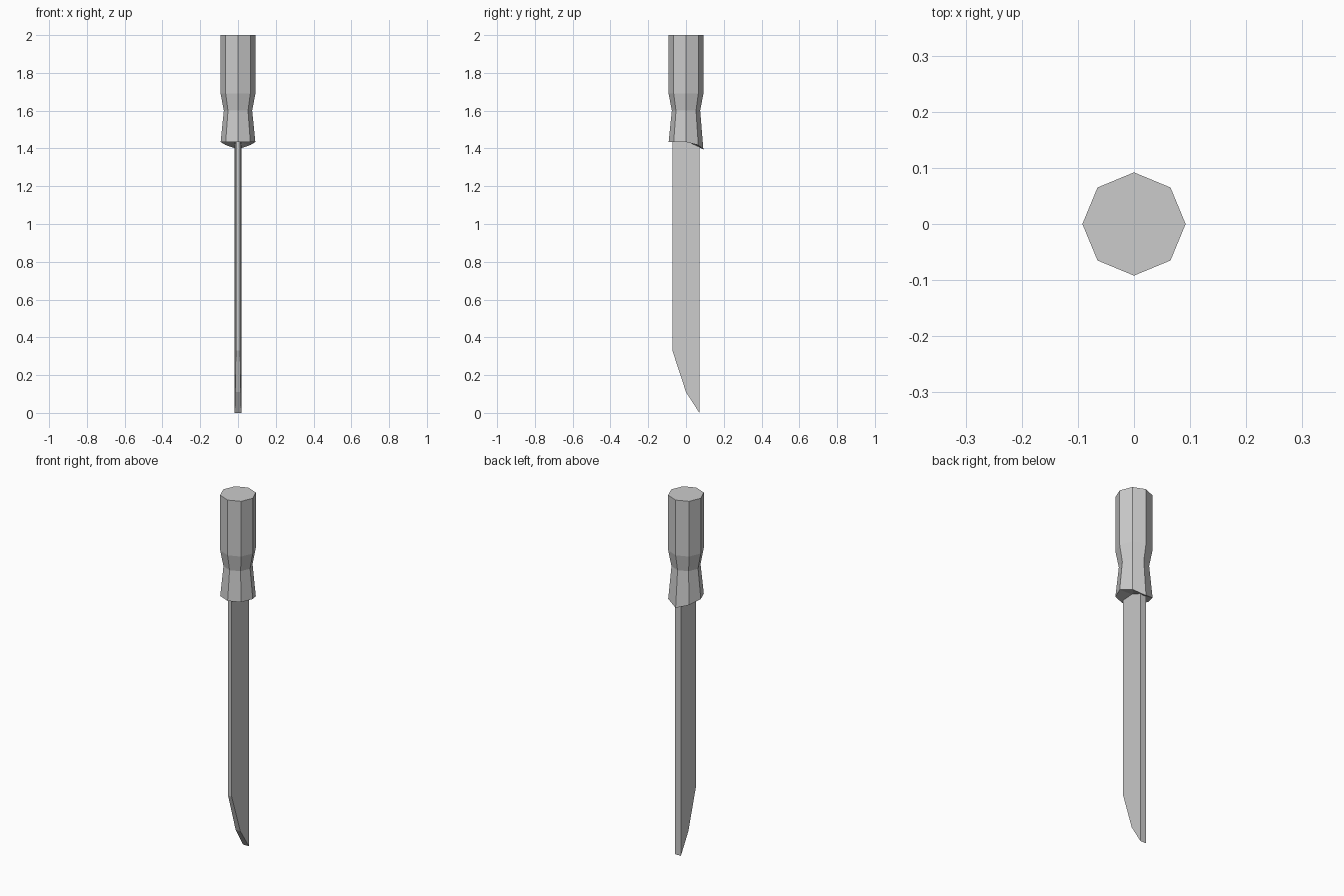
import bpy, bmesh
from math import sin, cos, pi

if "Cube" in bpy.data.objects:
    bpy.data.objects.remove(bpy.data.objects["Cube"])


def finish(name, bm):
    bmesh.ops.recalc_face_normals(bm, faces=bm.faces[:])
    me = bpy.data.meshes.new(name)
    bm.to_mesh(me)
    bm.free()
    ob = bpy.data.objects.new(name, me)
    bpy.context.collection.objects.link(ob)
    return ob


def skin(name, rings, centre_low=None):
    """Join closed rings of points with quads and cap both ends."""
    bm = bmesh.new()
    loops = [[bm.verts.new(p) for p in r] for r in rings]
    n = len(loops[0])
    for a, b in zip(loops, loops[1:]):
        for i in range(n):
            j = (i + 1) % n
            bm.faces.new((a[i], a[j], b[j], b[i]))
    if centre_low:
        c = bm.verts.new(centre_low)
        for i in range(n):
            bm.faces.new((c, loops[0][i], loops[0][(i + 1) % n]))
    else:
        bm.faces.new(loops[0])
    bm.faces.new(loops[-1])
    return finish(name, bm)


# Eight-sided handle with a waist; its lower rim dips towards the back
def rim(y):
    return 1.434 if y <= 0.01 else (1.418 if y < 0.08 else 1.395)


rings = []
for r, z in ((0.092, None), (0.075, 1.60), (0.092, 1.69), (0.092, 2.0)):
    ring = []
    for i in range(8):
        x, y = r * cos(i * pi / 4), r * sin(i * pi / 4)
        ring.append((x, y, rim(y) if z is None else z))
    rings.append(ring)
skin("handle", rings, (0, 0, 1.437))

# Blade: narrow edge in front, thick spine behind, slanted tip
# columns: y, half thickness, z of the tip outline
columns = ((-0.072, 0.011, 0.33), (0.0, 0.0145, 0.11), (0.071, 0.018, 0.0))
skin("blade", [[(-t, y, z), (t, y, z), (t, y, 1.46), (-t, y, 1.46)]
               for y, t, z in columns])
